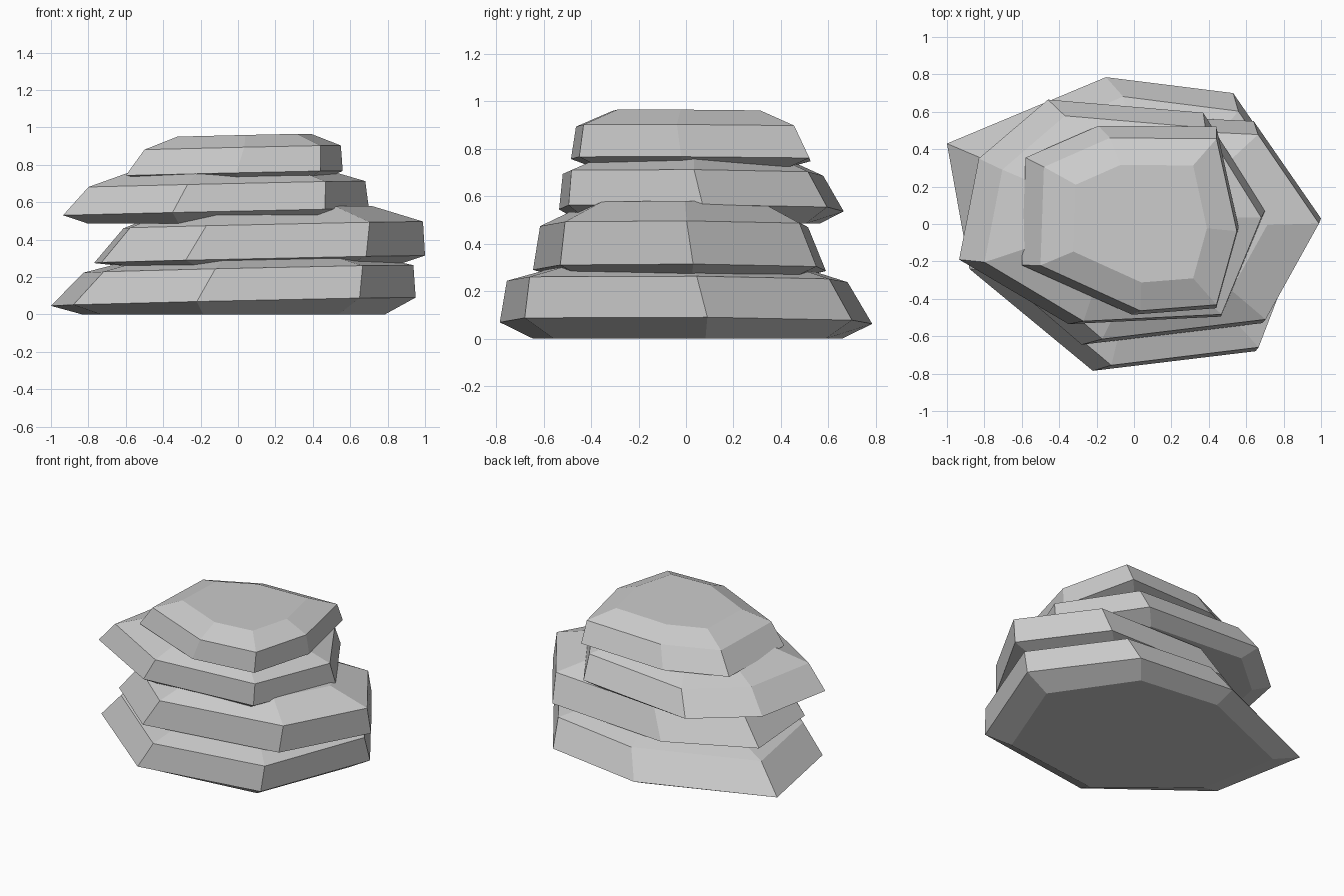
import bpy
import bmesh
from mathutils import Vector

# Remove the default object
default_cube = bpy.data.objects.get("Cube")
if default_cube:
    bpy.data.objects.remove(default_cube, do_unlink=True)

# Single stone colour
stone = bpy.data.materials.new("light_grey_stone")
stone.use_nodes = True
stone_colour = (0.6, 0.6, 0.6, 1.0)
stone.diffuse_color = stone_colour
shader = next(n for n in stone.node_tree.nodes if n.type == "BSDF_PRINCIPLED")
shader.inputs["Base Color"].default_value = stone_colour
shader.inputs["Roughness"].default_value = 0.9

# Shared shape of every slab
TILT = Vector((0.022, -0.005))
UPPER_SCALE = Vector((0.905, 0.915))
TOP_SCALE = 0.68
BASE_SCALE = 0.83


def scaled_ring(ring, scale):
    """Shrink a ring of 2D points towards its own centre."""
    centre = sum(ring, Vector((0, 0))) / len(ring)
    return [centre + (point - centre) * scale for point in ring]


def tilted(ring, height):
    """Lift a 2D ring onto the gently sloping plane of the slab."""
    return [Vector((p.x, p.y, height + p.dot(TILT))) for p in ring]


def build_slab(name, outline, shift, base, rim, shoulder, top):
    """Seven sided stone: flat base, wide rim, leaning shoulder, bevelled top."""
    wide = [Vector(point) for point in outline]
    upper = [p * UPPER_SCALE + Vector(shift) for p in wide]
    rings = [
        [p.to_3d() + Vector((0, 0, base)) for p in scaled_ring(wide, BASE_SCALE)],
        tilted(wide, rim),
        tilted(upper, shoulder),
        tilted(scaled_ring(upper, TOP_SCALE), top),
    ]

    bm = bmesh.new()
    loops = [[bm.verts.new(p) for p in ring] for ring in rings]
    count = len(wide)
    for lower, higher in zip(loops, loops[1:]):
        for i in range(count):
            j = (i + 1) % count
            bm.faces.new((lower[i], lower[j], higher[j], higher[i]))
    bm.faces.new(loops[0])
    bm.faces.new(loops[-1])
    bmesh.ops.recalc_face_normals(bm, faces=bm.faces)

    mesh = bpy.data.meshes.new(name)
    bm.to_mesh(mesh)
    bm.free()
    mesh.materials.append(stone)
    slab = bpy.data.objects.new(name, mesh)
    bpy.context.collection.objects.link(slab)
    return slab


# Stacked stones from the ground up
build_slab(
    "bottom_slab",
    [(-1, 0.43), (-0.88, -0.24), (-0.22, -0.785), (0.65, -0.68),
     (0.95, 0.09), (0.53, 0.7), (-0.15, 0.785)],
    shift=(0.078, -0.037), base=0, rim=0.07, shoulder=0.243, top=0.31)

build_slab(
    "lower_middle_slab",
    [(-0.77, 0.3), (-0.73, -0.26), (-0.28, -0.645), (0.685, -0.53),
     (1, 0.03), (0.64, 0.55), (-0.22, 0.59)],
    shift=(0.084, -0.025), base=0.26, rim=0.293, shoulder=0.475, top=0.565)

build_slab(
    "upper_middle_slab",
    [(-0.83, 0.35), (-0.935, -0.19), (-0.35, -0.535), (0.465, -0.495),
     (0.7, 0.07), (0.37, 0.595), (-0.46, 0.665)],
    shift=(0.047, -0.03), base=0.485, rim=0.55, shoulder=0.698, top=0.775)

build_slab(
    "top_slab",
    [(-0.58, 0.355), (-0.6, -0.22), (-0.01, -0.485), (0.44, -0.45),
     (0.56, -0.02), (0.44, 0.52), (-0.19, 0.525)],
    shift=(0.043, -0.02), base=0.725, rim=0.755, shoulder=0.891, top=0.957)
